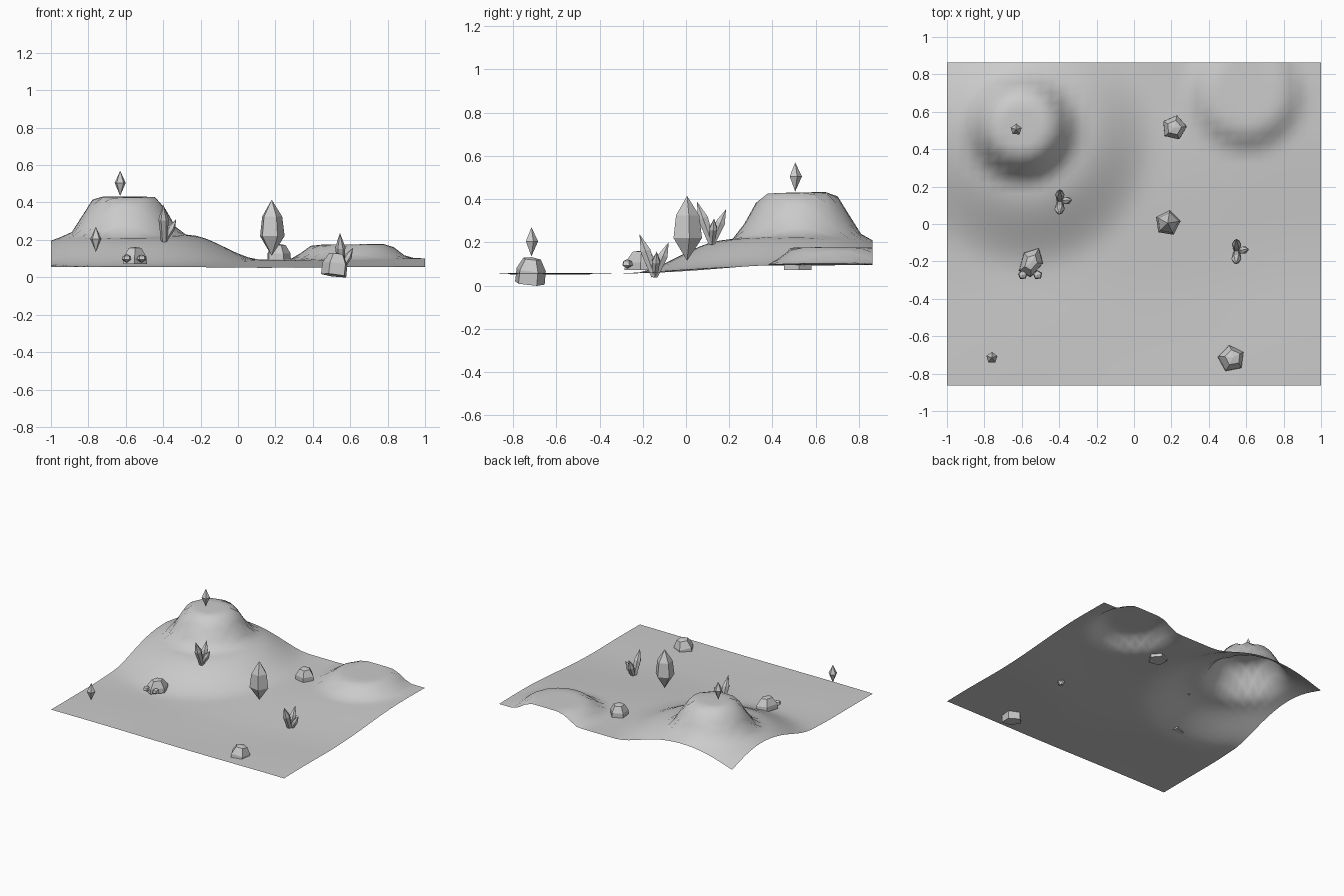
import bpy, bmesh
from math import sin, cos, pi, hypot, radians
from mathutils import Vector, Matrix

if "Cube" in bpy.data.objects:
    bpy.data.objects.remove(bpy.data.objects["Cube"])


def fall(lo, hi, v):
    t = min(1, max(0, (v - lo) / (hi - lo)))
    return 1 - t * t * (3 - 2 * t)


def ground_height(x, y):
    z = 0.098 - 0.043 * fall(-0.4, 0.55, y)
    z += 0.004 * sin(4 * x + 1) * cos(5 * y)
    # broad shoulder, tall mesa, low mesa
    dy = (y - 0.5) * (0.92 if y < 0.5 else 1.1)
    z += 0.13 * fall(0.3, 0.7, hypot(x + 0.57, dy))
    z += 0.2 * fall(0.15, 0.315, hypot(x + 0.6, y - 0.52))
    z += 0.077 * fall(0.19, 0.33, hypot(x - 0.6, y - 0.7))
    return z


def finish(bm, name):
    mesh = bpy.data.meshes.new(name)
    bm.to_mesh(mesh)
    bm.free()
    ob = bpy.data.objects.new(name, mesh)
    bpy.context.collection.objects.link(ob)
    return ob


def faceted(name, profile, loc, sides=5, phase=0.0, axis=(0, 0, 1), scale=(1, 1, 1), spin=0.0):
    """Flat-faced solid from (radius, height) rings; radius 0 is a point."""
    bm = bmesh.new()
    rings = []
    for r, h in profile:
        n = sides if r > 0 else 1
        rings.append([bm.verts.new((r * cos(phase + 2 * pi * i / sides),
                                    r * sin(phase + 2 * pi * i / sides), h)) for i in range(n)])
    for a, b in zip(rings, rings[1:]):
        for i in range(sides):
            j = (i + 1) % sides
            ids = [a[i % len(a)], a[j % len(a)], b[j % len(b)], b[i % len(b)]]
            bm.faces.new(list(dict.fromkeys(ids)))
    for ring in (rings[0], rings[-1]):
        if len(ring) > 1:
            bm.faces.new(ring)
    bmesh.ops.recalc_face_normals(bm, faces=bm.faces)
    turn = Vector((0, 0, 1)).rotation_difference(Vector(axis)).to_matrix().to_4x4()
    m = Matrix.Translation(loc) @ turn @ Matrix.Rotation(spin, 4, 'Z') @ Matrix.Diagonal((*scale, 1))
    bm.transform(m)
    return finish(bm, name)


# Terrain sheet
bm = bmesh.new()
bmesh.ops.create_grid(bm, x_segments=36, y_segments=32, size=1)
for v in bm.verts:
    v.co.y *= 0.863
    v.co.z = ground_height(v.co.x, v.co.y)
for f in bm.faces:
    f.smooth = True
finish(bm, "terrain")

# Floating crystals
faceted("large_floating_crystal", [(0, 0.115), (0.07, 0.22), (0.057, 0.325), (0, 0.415)],
        (0.18, 0.005, 0), phase=0.15)
for name, x, y, z in (("mesa_floating_crystal", -0.63, 0.505, 0.435),
                      ("corner_floating_crystal", -0.76, -0.715, 0.135)):
    faceted(name, [(0, 0), (0.031, 0.07), (0, 0.135)], (x, y, z), phase=0.3)

# Crystal clusters, three leaning shards each
for name, base in (("hill_cluster", (-0.395, 0.12, 0.195)), ("plain_cluster", (0.55, -0.145, 0.043))):
    for i, lean in enumerate(((-0.005, -0.07, 0.195), (-0.003, 0.065, 0.158), (0.065, 0.01, 0.115))):
        d = Vector(lean)
        n = d.length
        r = (0.027, 0.025, 0.021)[i]
        faceted(f"{name}_shard_{i + 1}", [(r * 0.65, 0), (r, n * 0.6), (0, n)],
                base, sides=6, axis=lean)

# Domed rocks
dome = [(0.068, 0), (0.067, 0.055), (0.04, 0.1), (0, 0.107)]
faceted("back_rock", dome, (0.215, 0.515, 0.072), phase=0.1)
faceted("front_rock", [(r * 1.07, h * 1.15) for r, h in dome], (0.515, -0.725, 0.01),
        phase=0.5, axis=(0.12, 0.1, 1))

# Long rock with two pebbles
faceted("long_rock", [(0.058, 0), (0.056, 0.035), (0.03, 0.085), (0, 0.09)], (-0.55, -0.205, 0.072),
        phase=0.3, scale=(1.05, 1.5, 1), spin=radians(-28))
for i, x in enumerate((-0.595, -0.515)):
    faceted(f"pebble_{i + 1}", [(0, -0.02), (0.026, -0.004), (0.021, 0.015), (0, 0.024)],
            (x, -0.272, 0.098), phase=0.4)
